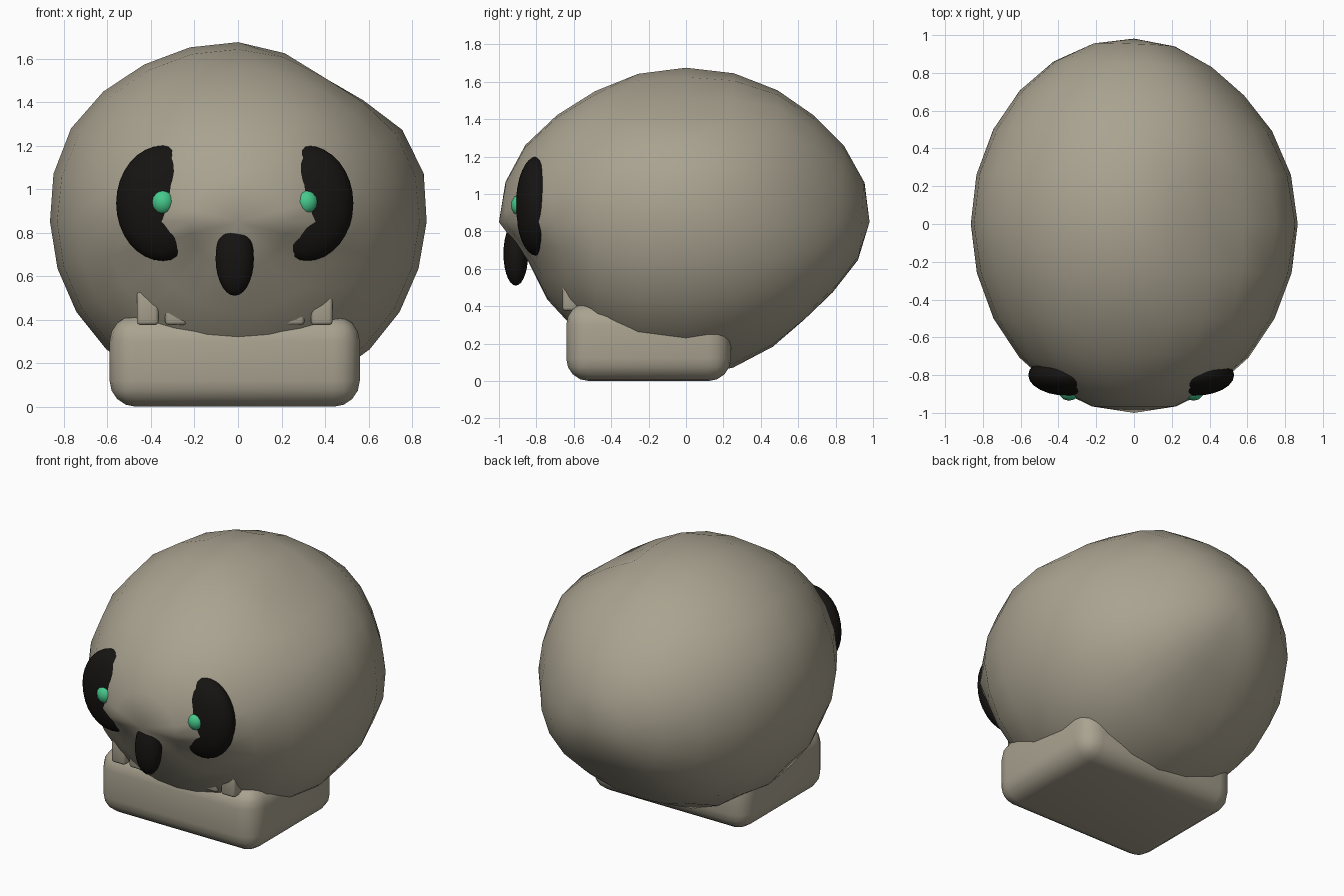
import bpy, bmesh, math
from mathutils import Matrix, Vector

if "Cube" in bpy.data.objects:
    bpy.data.objects.remove(bpy.data.objects["Cube"])

CX = -0.015  # midline of the face parts


def material(name, rgb):
    m = bpy.data.materials.new(name)
    m.diffuse_color = (*rgb, 1)
    m.use_nodes = True
    m.node_tree.nodes["Principled BSDF"].inputs["Base Color"].default_value = m.diffuse_color
    return m


bone = material("bone", (0.40, 0.365, 0.28))
black = material("black", (0.008, 0.007, 0.006))
green = material("green", (0.06, 0.58, 0.26))


def add(name, bm, mat):
    mesh = bpy.data.meshes.new(name)
    bm.to_mesh(mesh)
    bm.free()
    for p in mesh.polygons:
        p.use_smooth = True
    mesh.materials.append(mat)
    ob = bpy.data.objects.new(name, mesh)
    bpy.context.collection.objects.link(ob)
    return ob


def ellipsoid(name, loc, radii, mat, seg=16, rings=10):
    bm = bmesh.new()
    bmesh.ops.create_uvsphere(bm, u_segments=seg, v_segments=rings, radius=1)
    bm.transform(Matrix.Translation(loc) @ Matrix.Diagonal((*radii, 1)))
    return add(name, bm, mat)


def rounded_box(name, lo, hi, bevel, segments, mat):
    bm = bmesh.new()
    bmesh.ops.create_cube(bm, size=1)
    lo, hi = Vector(lo), Vector(hi)
    bm.transform(Matrix.Translation((lo + hi) / 2) @ Matrix.Diagonal((*(hi - lo), 1)))
    bmesh.ops.bevel(bm, geom=bm.edges[:], offset=bevel, segments=segments,
                    profile=0.5, affect='EDGES')
    return add(name, bm, mat)


# Cranium: sphere with poles front and back, soft uneven bumps, receding lower face
bm = bmesh.new()
bmesh.ops.create_uvsphere(bm, u_segments=24, v_segments=12, radius=1)
bm.transform(Matrix.Rotation(math.pi / 2, 4, 'X'))
bumps = [  # direction, amount, spread
    ((0.55, 0, 0.83), -0.085, 0.33), ((0.93, 0, 0.37), 0.035, 0.35),
    ((-0.88, 0.1, 0.48), 0.035, 0.4), ((0, 0.75, -0.66), -0.11, 0.5),
    ((0.6, 0.75, 0.2), -0.05, 0.4), ((0, 0.7, 0.7), -0.03, 0.4),
    ((0, -0.6, 0.8), -0.03, 0.35)]
for v in bm.verts:
    n = v.co.copy()
    k = 1 + sum(a * math.exp(-((n - Vector(d)).length / w) ** 2) for d, a, w in bumps)
    x, y, z = n * k
    recede = min(1, max(0, -z / 0.2)) * min(1, max(0, (-0.4 - y) / 0.25))
    y += 0.125 * recede * max(0.2, 1 - 1.2 * x * x)
    v.co = (0.858 * x, y, 0.85 + 0.83 * z)
add("cranium", bm, bone)

# Jaw block
rounded_box("jaw", (-0.59, -0.64, 0), (0.56, 0.24, 0.42), 0.12, 4, bone)

# Upper teeth, mostly sunk into the face
for i, x in enumerate((-0.40, -0.27, -0.135, 0, 0.135, 0.27, 0.40)):
    rounded_box(f"tooth_{i + 1}", (CX + x - 0.05, -0.66, 0.375),
                (CX + x + 0.05, -0.56, 0.575), 0.016, 2, bone)

# Eye sockets and glowing pupils
for side, s in (("left", -1), ("right", 1)):
    ellipsoid(f"eye_socket_{side}", (CX + s * 0.33, -0.80, 0.935),
              (0.215, 0.11, 0.265), black, 24, 16)
    ellipsoid(f"pupil_{side}", (CX + s * 0.33, -0.88, 0.94),
              (0.056, 0.056, 0.06), green, 12, 8)

# Nose cavity
ellipsoid("nose", (CX, -0.91, 0.68), (0.088, 0.066, 0.17), black, 20, 14)
